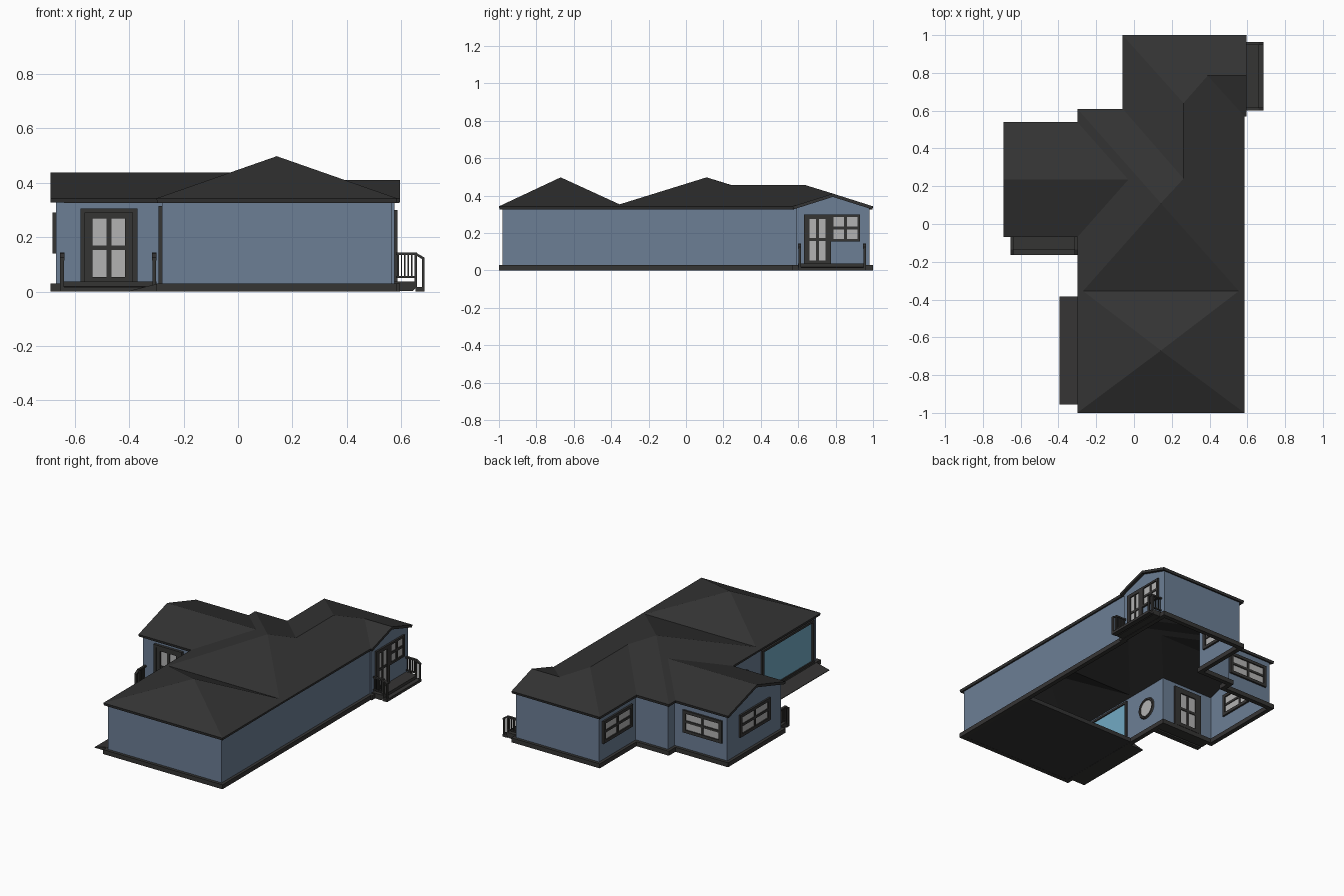
import bpy, bmesh, math
from mathutils import Vector

if "Cube" in bpy.data.objects:
    bpy.data.objects.remove(bpy.data.objects["Cube"])


def material(name, rgb):
    m = bpy.data.materials.new(name)
    m.diffuse_color = (*rgb, 1)
    m.use_nodes = True
    m.node_tree.nodes["Principled BSDF"].inputs["Base Color"].default_value = m.diffuse_color
    return m


SIDING = material("siding_blue", (0.15, 0.21, 0.30))
DARK = material("roof_dark", (0.033, 0.033, 0.033))
TRIM = material("trim_dark", (0.036, 0.035, 0.034))
GLASS = material("glass_grey", (0.45, 0.45, 0.45))
DOOR = material("garage_door_blue", (0.17, 0.40, 0.55))


def finish(name, bm, mat, recalc=True):
    if recalc:
        bmesh.ops.recalc_face_normals(bm, faces=bm.faces)
    me = bpy.data.meshes.new(name)
    bm.to_mesh(me)
    bm.free()
    ob = bpy.data.objects.new(name, me)
    bpy.context.collection.objects.link(ob)
    me.materials.append(mat)
    return ob


def solidify(ob, thickness):
    mod = ob.modifiers.new("thickness", 'SOLIDIFY')
    mod.thickness, mod.offset, mod.use_even_offset = thickness, -1, True


def prism(bm, profile, v0, v1, place):
    """Extrude a (u, z) profile from v0 to v1; place maps (u, v, z) to the world."""
    a = [bm.verts.new(place(u, v0, z)) for u, z in profile]
    b = [bm.verts.new(place(u, v1, z)) for u, z in profile]
    n = len(profile)
    bm.faces.new(a)
    bm.faces.new(b[::-1])
    for i in range(n):
        j = (i + 1) % n
        bm.faces.new((a[i], b[i], b[j], a[j]))


def rect(u0, u1, z0, z1):
    return [(u0, z0), (u1, z0), (u1, z1), (u0, z1)]


def plain(u, v, z):
    return (u, v, z)


# Footprint of the eaves, counter-clockwise
EAVES = [(-.30, -1), (.585, -1), (.585, .57), (.595, .57), (.595, 1), (-.06, 1),
         (-.06, .61), (-.30, .61), (-.30, .54), (-.69, .54), (-.69, -.07), (-.30, -.07)]


def inset(loop, d):
    out = []
    for i, p in enumerate(loop):
        p = Vector(p)
        e1 = (p - Vector(loop[i - 1])).normalized()
        e2 = (Vector(loop[(i + 1) % len(loop)]) - p).normalized()
        out.append(tuple(p + d * (Vector((-e1.y, e1.x)) + Vector((-e2.y, e2.x)))))
    return out


def strip(bm, loop, z0, z1):
    lo = [bm.verts.new((*p, z0)) for p in loop]
    hi = [bm.verts.new((*p, z1)) for p in loop]
    for i in range(len(loop)):
        j = (i + 1) % len(loop)
        bm.faces.new((lo[i], lo[j], hi[j], hi[i]))


# Walls with the two gable ends
bm = bmesh.new()
strip(bm, inset(EAVES, .02), .015, .335)
for x, y0, y1, top in ((-.67, .52, -.05, .428), (.575, .59, .98, .402)):
    bm.faces.new([bm.verts.new(c) for c in ((x, y0, .335), (x, y1, .335), (x, (y0 + y1) / 2, top))])
finish("walls", bm, SIDING, recalc=False)

# Base skirting around the open underside
bm = bmesh.new()
strip(bm, EAVES, 0, .03)
solidify(finish("base_skirting", bm, TRIM, recalc=False), .03)

# Garage floor and entry ramp
bm = bmesh.new()
prism(bm, rect(-.29, .575, .001, .029), -.99, -.355, plain)
finish("garage_floor", bm, DARK)
bm = bmesh.new()
prism(bm, [(-.395, 0), (-.30, 0), (-.30, .028), (-.395, .004)], -.955, -.385, plain)
finish("garage_ramp", bm, TRIM)

# Roof: each key point is x, y and run in from the eave, all at one pitch
P = {
    'g1': (-.30, -1, 0), 'g2': (.585, -1, 0), 'g3': (.585, -.355, 0), 'g4': (-.30, -.355, 0),
    'va': (-.27, -.355, .03), 'vb': (.555, -.355, .03), 'gp': (.1425, -.67, .4425),
    'mp': (.1425, .11, .4425), 'r1': (.2625, .24, .3225), 'r2': (.2625, .64, .3225),
    'w1': (-.30, -.07, 0), 'w2': (-.30, .54, 0), 'wr': (-.03, .235, .27),
    'l1': (-.69, -.07, 0), 'l2': (-.69, .54, 0), 'lr': (-.69, .235, .27),
    'n1': (-.30, .61, 0), 'n2': (-.06, .61, 0), 'b1': (-.06, 1, 0), 'b2': (.595, 1, 0),
    'e1': (.585, .57, 0), 'e2': (.595, .57, 0), 'ei': (.39, .785, .195), 'eo': (.595, .785, .195),
}
FACES = ["g1 g2 gp", "g2 g3 vb gp", "vb va gp", "va g4 g1 gp",
         "va vb mp", "g4 va mp n1 w2 wr w1", "n1 mp r1 n2",
         "vb g3 e1 ei r2 r1 mp", "n2 r1 r2 b1", "b1 r2 ei eo b2",
         "e1 e2 eo ei", "l1 w1 wr lr", "lr wr w2 l2"]
bm = bmesh.new()
pts = {k: bm.verts.new((x, y, .343 + .35 * d)) for k, (x, y, d) in P.items()}
for f in FACES:
    face = bm.faces.new([pts[k] for k in f.split()])
    face.normal_update()
    if face.normal.z < 0:
        face.normal_flip()
solidify(finish("roof", bm, DARK, recalc=False), .017)


# Framed glazing set through a wall plane
def glazing(name, axis, plane, a0, a1, z0, z1, side, ends, bar=.016, cols=2, rows=2,
            mat=GLASS):
    if axis == 'x':
        place = lambda u, v, z: (plane + v, u, z)
    else:
        place = lambda u, v, z: (u, plane + v, z)
    bm = bmesh.new()
    prism(bm, rect(a0 + .005, a1 - .005, z0 + .005, z1 - .005), -.004, .004, place)
    finish(name + "_pane", bm, mat)
    bm = bmesh.new()
    for r in (rect(a0, a0 + side, z0, z1), rect(a1 - side, a1, z0, z1),
              rect(a0 + side, a1 - side, z0, z0 + ends), rect(a0 + side, a1 - side, z1 - ends, z1)):
        prism(bm, r, -.012, .012, place)
    for i in range(1, cols):
        c = a0 + side + (a1 - a0 - 2 * side) * i / cols
        prism(bm, rect(c - bar / 2, c + bar / 2, z0 + ends, z1 - ends), -.009, .009, place)
    for i in range(1, rows):
        c = z0 + ends + (z1 - z0 - 2 * ends) * i / rows
        prism(bm, rect(a0 + side, a1 - side, c - bar / 2, c + bar / 2), -.009, .009, place)
    finish(name + "_frame", bm, TRIM)


glazing("front_door", 'y', -.05, -.565, -.385, .03, .292, .03, .024, .018)
glazing("side_door", 'x', .575, .63, .775, .03, .30, .03, .024)
glazing("side_window", 'x', .575, .775, .93, .155, .30, .014, .014)
glazing("gable_window", 'x', -.67, .075, .395, .14, .29, .022, .02)
glazing("wing_back_window", 'y', .52, -.635, -.345, .14, .29, .022, .02)
glazing("rear_left_window", 'x', -.04, .635, .945, .14, .29, .022, .02)
glazing("garage_door", 'x', -.28, -.945, -.395, .03, .315, .018, .014, cols=1, rows=1, mat=DOOR)

# Raised surround of the front door
bm = bmesh.new()
for r in (rect(-.58, -.562, .03, .292), rect(-.388, -.37, .03, .292), rect(-.58, -.37, .29, .306)):
    prism(bm, r, -.068, -.04, lambda u, v, z: (u, v, z))
finish("front_door_surround", bm, TRIM)
for o in [bpy.data.objects["front_door_surround"]]:
    # the profile lies in x-z, already placed along y
    o.location = (0, 0, 0)

# Round window beside the front door
spot, turn = (-.28, -.21, .183), (0, math.pi / 2, 0)
bpy.ops.mesh.primitive_cylinder_add(vertices=24, radius=.058, depth=.008, location=spot, rotation=turn)
bpy.context.object.name = "round_window_pane"
bpy.context.object.data.materials.append(GLASS)
bpy.ops.mesh.primitive_torus_add(major_segments=24, minor_segments=6, major_radius=.062,
                                 minor_radius=.011, location=spot, rotation=turn)
bpy.context.object.name = "round_window_frame"
bpy.context.object.data.materials.append(TRIM)


# Porch: deck, step and a balustrade along each side
def porch(name, v0, v1, place):
    bm = bmesh.new()
    prism(bm, [(-.02, .002), (.05, .002), (.065, .018), (.065, .037), (-.02, .037)], v0, v1, place)
    prism(bm, rect(.06, .093, 0, .017), v0, v1, place)
    finish(name + "_deck", bm, TRIM)
    bm = bmesh.new()
    for c in (v0 + .008, v1 - .008):
        prism(bm, rect(-.012, .066, .134, .144), c - .008, c + .008, place)
        prism(bm, rect(-.012, .066, .05, .058), c - .005, c + .005, place)
        prism(bm, [(.06, .134), (.093, .114), (.093, .125), (.06, .144)], c - .008, c + .008, place)
        prism(bm, rect(.056, .066, .03, .138), c - .007, c + .007, place)
        prism(bm, rect(.083, .093, 0, .12), c - .007, c + .007, place)
        for i in range(5):
            u = -.004 + i * .0125
            prism(bm, rect(u - .0025, u + .0025, .055, .136), c - .003, c + .003, place)
    finish(name + "_railings", bm, TRIM)


porch("front_porch", -.655, -.30, lambda u, v, z: (v, -.07 - u, z))
porch("side_porch", .60, .963, lambda u, v, z: (.593 + u, v, z))
